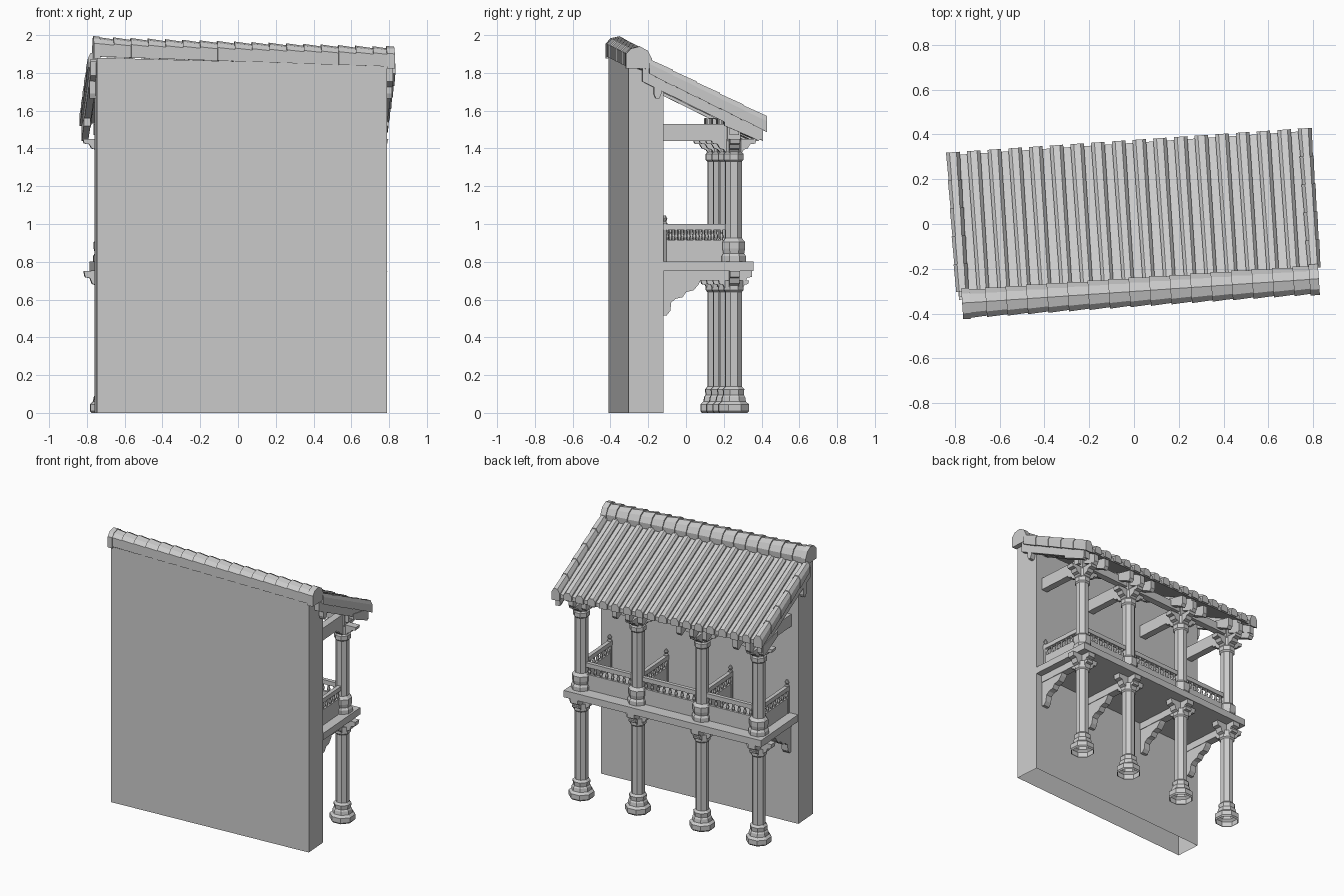
import bpy, bmesh, math
from mathutils import Vector

cube = bpy.data.objects.get("Cube")
if cube:
    bpy.data.objects.remove(cube, do_unlink=True)

TURN = math.radians(3.9)          # whole building is turned slightly
COLS = (-0.69, -0.25, 0.25, 0.69)  # column positions along the wall
COL_V = 0.205
WALL_V = -0.172

stone = bpy.data.materials.new("plain_grey")
stone.use_nodes = True
GREY = (0.6, 0.6, 0.6, 1)
stone.diffuse_color = GREY
stone.node_tree.nodes["Principled BSDF"].inputs["Base Color"].default_value = GREY


def prism(bm, pts, a, b, axis="u", end_scale=1.0, anchor=(0, 0)):
    """Sweep a closed profile from a to b; axis u runs along the wall, v across it."""
    rings = []
    for t, s in ((a, 1.0), (b, end_scale)):
        ring = []
        for p, z in pts:
            p, z = anchor[0] + (p - anchor[0]) * s, anchor[1] + (z - anchor[1]) * s
            ring.append(bm.verts.new((t, p, z) if axis == "u" else (p, t, z)))
        rings.append(ring)
    n = len(pts)
    for i in range(n):
        j = (i + 1) % n
        bm.faces.new((rings[0][i], rings[0][j], rings[1][j], rings[1][i]))
    bm.faces.new(rings[0])
    bm.faces.new(rings[1])


def box(bm, u, v, z):
    prism(bm, [(v[0], z[0]), (v[1], z[0]), (v[1], z[1]), (v[0], z[1])], *u)


def lathe(bm, u, v, profile, sides=8):
    """Faceted turned shape, open at the bottom."""
    rings = []
    for r, z in profile:
        r /= math.cos(math.pi / sides)
        rings.append([bm.verts.new((u + r * math.cos((k + .5) * math.tau / sides),
                                    v + r * math.sin((k + .5) * math.tau / sides), z))
                      for k in range(sides)])
    for lo, hi in zip(rings, rings[1:]):
        for k in range(sides):
            j = (k + 1) % sides
            bm.faces.new((lo[k], lo[j], hi[j], hi[k]))
    bm.faces.new(rings[-1])


def finish(name, bm, tilt=0.0):
    bmesh.ops.recalc_face_normals(bm, faces=bm.faces)
    for vert in bm.verts:
        if vert.co.z > 1.2:
            vert.co.z += tilt * vert.co.x
    mesh = bpy.data.meshes.new(name)
    bm.to_mesh(mesh)
    bm.free()
    mesh.materials.append(stone)
    obj = bpy.data.objects.new(name, mesh)
    obj.rotation_euler.z = TURN
    bpy.context.collection.objects.link(obj)


def corbel(bm, u, v, top, height, reach, half, axis):
    """Stepped double arm under a beam, mirrored about its centre."""
    c = u if axis == "v" else v
    side = [(0.3, 0), (0.45, 0.3), (0.62, 0.38), (0.72, 0.65), (0.95, 0.7), (1, 1)]
    pts = [(c + reach * p, top - height + height * z) for p, z in side]
    pts += [(c - reach * p, top - height + height * z) for p, z in reversed(side)]
    o = v if axis == "v" else u
    prism(bm, pts, o - half, o + half, axis)


# Solid rear wall, open underneath
bm = bmesh.new()
prism(bm, [(-0.358, 0), (WALL_V, 0), (WALL_V, 1.76), (-0.25, 1.82), (-0.358, 1.86)], -0.772, 0.767)
base = [f for f in bm.faces if all(v.co.z < 0.01 for v in f.verts)]
bmesh.ops.delete(bm, geom=base, context="FACES_ONLY")
finish("wall", bm, -0.026)

# Ridge of overlapping tiles with larger end pieces
ridge = [(-0.37, 1.86), (-0.37, 1.93), (-0.345, 1.955), (-0.3, 1.965),
         (-0.26, 1.945), (-0.237, 1.905), (-0.24, 1.86)]
bm = bmesh.new()
step = 1.56 / 17
for i in range(17):
    start = -0.775 + i * step
    prism(bm, ridge, start, start + step, "u", 0.9, (-0.305, 1.86))
for a, b in ((-0.79, -0.755), (0.765, 0.807)):
    prism(bm, [(-0.305 + (v + 0.305) * 1.04, 1.85 + (z - 1.86) * 1.12) for v, z in ridge], a, b)
finish("ridge_tiles", bm, -0.034)


def roof_z(v):
    return 1.84 - 0.49 * (v + 0.235)


EAVE = 0.362
TILT = -0.02

# Sloping roof deck
bm = bmesh.new()
prism(bm, [(-0.27, roof_z(-0.27)), (EAVE, roof_z(EAVE)),
           (EAVE, roof_z(EAVE) - 0.03), (-0.27, roof_z(-0.27) - 0.03)], -0.8, 0.805)
finish("roof_deck", bm, TILT)

# Rows of raised roof tiles, the outer rows stepped
bm = bmesh.new()
for i in range(18):
    u = -0.785 + i * 1.575 / 17
    edge = i in (0, 17)
    parts = 5 if edge else 1
    length = (0.375 + 0.25) / parts
    w, h, drop = (0.028, 0.042, 0.035) if edge else (0.027, 0.03, 0.02)
    for k in range(parts):
        a = -0.25 + k * length
        prism(bm, [(u - w, -drop), (u - w, h * .4), (u - w * .5, h), (u + w * .5, h),
                   (u + w, h * .4), (u + w, -drop)], a, a + length, "v", 1.12, (u, 0))
for vert in bm.verts:
    vert.co.z += roof_z(vert.co.y)
finish("roof_tiles", bm, TILT)

# Sloping boards under the roof edges, and rafters over the columns
for name, spots, lo, hi, v0, v1 in (("gable_boards", (-0.785, 0.785), -0.095, -0.02, -0.285, 0.355),
                                    ("rafters", COLS, -0.08, -0.02, -0.2, 0.33)):
    bm = bmesh.new()
    for u in spots:
        prism(bm, [(v0, roof_z(v0) + lo), (v1, roof_z(v1) + lo),
                   (v1, roof_z(v1) + hi), (v0, roof_z(v0) + hi)], u - 0.018, u + 0.018)
    finish(name, bm, TILT)

# Hanging pegs at the upper ends of the gable boards
bm = bmesh.new()
for u in (-0.785, 0.785):
    prism(bm, [(-0.225, 1.76), (-0.225, 1.69), (-0.215, 1.665), (-0.195, 1.665),
               (-0.185, 1.69), (-0.185, 1.76)], u - 0.018, u + 0.018)
finish("gable_pegs", bm)

# Balcony floor with beams and stepped wall brackets below
bm = bmesh.new()
box(bm, (-0.768, 0.768), (WALL_V, 0.306), (0.752, 0.802))
finish("balcony_floor", bm)

bm = bmesh.new()
for u in COLS:
    prism(bm, [(WALL_V, 0.7), (0.27, 0.7), (0.275, 0.715), (0.3, 0.72),
               (0.3, 0.755), (WALL_V, 0.755)], u - 0.028, u + 0.028)
finish("floor_beams", bm)

scroll = [(0, 0.7), (0, 0.515), (0.02, 0.515), (0.04, 0.54), (0.045, 0.585), (0.07, 0.605),
          (0.105, 0.612), (0.125, 0.64), (0.165, 0.65), (0.19, 0.68), (0.2, 0.7)]
bm = bmesh.new()
for u in COLS:
    prism(bm, [(WALL_V + p, z) for p, z in scroll], u - 0.024, u + 0.024)
finish("wall_brackets", bm)

# Eight-sided columns on both storeys
lower = [(0.072, 0), (0.08, 0.01), (0.08, 0.045), (0.064, 0.06), (0.06, 0.085), (0.053, 0.095),
         (0.056, 0.125), (0.043, 0.14), (0.043, 0.64), (0.052, 0.65), (0.052, 0.7)]
upper = [(0.064, 0.8), (0.064, 0.83), (0.055, 0.845), (0.06, 0.87), (0.06, 0.905), (0.043, 0.925),
         (0.043, 1.33), (0.052, 1.34), (0.052, 1.37), (0.045, 1.38), (0.045, 1.45)]
for name, profile in (("lower_columns", lower), ("upper_columns", upper)):
    bm = bmesh.new()
    for u in COLS:
        lathe(bm, u, COL_V, profile)
    finish(name, bm)

# Crossed corbel arms at the column heads
bm = bmesh.new()
for u in COLS:
    corbel(bm, u, COL_V, 0.752, 0.11, 0.115, 0.026, "v")
    corbel(bm, u, COL_V, 0.7, 0.06, 0.08, 0.026, "u")
    corbel(bm, u, COL_V, 1.45, 0.08, 0.12, 0.026, "v")
    corbel(bm, u, COL_V, 1.45, 0.08, 0.12, 0.026, "u")
    box(bm, (u - 0.035, u + 0.035), (COL_V - 0.035, COL_V + 0.035), (1.44, 1.56))
finish("column_corbels", bm)

# Upper beams from wall to columns, and the long beam carrying the eave
bm = bmesh.new()
for u in COLS:
    box(bm, (u - 0.026, u + 0.026), (WALL_V, COL_V), (1.44, 1.53))
finish("cross_beams", bm)
bm = bmesh.new()
box(bm, (-0.75, 0.75), (COL_V - 0.024, COL_V + 0.024), (1.47, 1.53))
finish("eave_beam", bm)

# Short brackets reaching out under the eave
bm = bmesh.new()
for u in COLS:
    for du in (-0.1, 0, 0.1):
        prism(bm, [(0.15, 1.56), (0.15, 1.52), (0.29, 1.46), (0.33, 1.44), (0.345, 1.46),
                   (0.345, 1.52)], u + du - 0.018, u + du + 0.018)
finish("eave_brackets", bm)

# Balustrades: low panel, turned spindles, handrail
spindle = [(0.006, 0.915), (0.011, 0.935), (0.006, 0.95), (0.009, 0.975)]
panels, rails, spindles = bmesh.new(), bmesh.new(), bmesh.new()


def balustrade(u0, v0, u1, v1):
    for bm, half, z in ((panels, 0.01, (0.8, 0.915)), (rails, 0.014, (0.968, 1.0))):
        box(bm, (u0 - half * (u0 == u1), u1 + half * (u0 == u1)),
            (v0 - half * (v0 == v1), v1 + half * (v0 == v1)), z)
    count = round((u1 - u0 + v1 - v0) / 0.045)
    for k in range(count):
        t = (k + 0.5) / count
        lathe(spindles, u0 + (u1 - u0) * t, v0 + (v1 - v0) * t, spindle, 6)


for u in COLS:
    balustrade(u, WALL_V, u, COL_V - 0.04)
for a, b in zip(COLS, COLS[1:]):
    balustrade(a + 0.04, COL_V, b - 0.04, COL_V)
finish("balustrade_panels", panels)
finish("handrails", rails)
finish("spindles", spindles)

# Knobbed posts where the balustrades meet the wall
bm = bmesh.new()
for u in COLS:
    lathe(bm, u, WALL_V + 0.012, [(0.014, 0.8), (0.014, 1.005), (0.008, 1.012),
                                  (0.014, 1.028), (0.005, 1.045)])
finish("balustrade_posts", bm)
